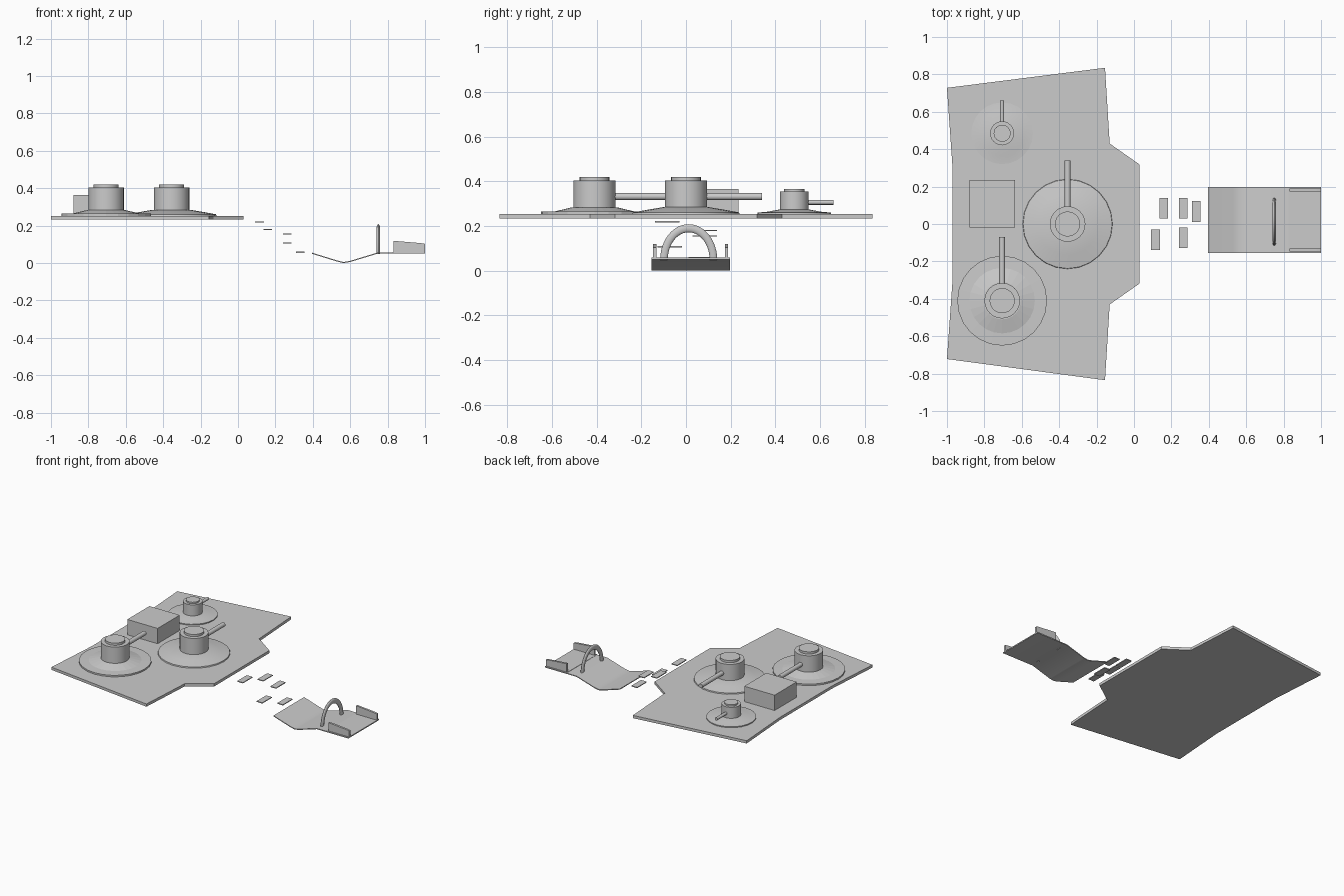
import bpy, bmesh
from math import cos, sin, pi, radians
from mathutils import Matrix

if "Cube" in bpy.data.objects:
    bpy.data.objects.remove(bpy.data.objects["Cube"])


def finish(name, bm, smooth=None):
    bmesh.ops.recalc_face_normals(bm, faces=bm.faces)
    me = bpy.data.meshes.new(name)
    bm.to_mesh(me)
    bm.free()
    ob = bpy.data.objects.new(name, me)
    bpy.context.collection.objects.link(ob)
    if smooth:
        bpy.ops.object.select_all(action='DESELECT')
        bpy.context.view_layer.objects.active = ob
        ob.select_set(True)
        bpy.ops.object.shade_smooth_by_angle(angle=radians(smooth))
    return ob


def prism(name, pts, vec, smooth=None):
    """Extrude a 3D outline along vec."""
    bm = bmesh.new()
    f = bm.faces.new([bm.verts.new(p) for p in pts])
    r = bmesh.ops.extrude_face_region(bm, geom=[f])
    bmesh.ops.translate(bm, vec=vec, verts=[v for v in r['geom'] if isinstance(v, bmesh.types.BMVert)])
    if f.is_valid and not any(len(e.link_faces) > 1 for e in f.edges):
        bm.faces.new(list(reversed(f.verts)))
    return finish(name, bm, smooth)


def box(name, x0, x1, y0, y1, z0, z1):
    return prism(name, [(x0, y0, z0), (x1, y0, z0), (x1, y1, z0), (x0, y1, z0)], (0, 0, z1 - z0))


def lathe(name, cx, cy, profile, n, smooth=None):
    """Stack of rings (radius, z), capped at both ends."""
    bm = bmesh.new()
    rings = [[bm.verts.new((cx + r * cos(2 * pi * i / n), cy + r * sin(2 * pi * i / n), z))
              for i in range(n)] for r, z in profile]
    for a, b in zip(rings, rings[1:]):
        for i in range(n):
            bm.faces.new((a[i], a[(i + 1) % n], b[(i + 1) % n], b[i]))
    bm.faces.new(rings[0])
    bm.faces.new(rings[-1])
    return finish(name, bm, smooth)


# Upper deck
half = [(-0.155, 0.835), (-0.13, 0.43), (0.03, 0.318)]
outline = [(-0.97, 0.3), (-1, 0.728)] + half + [(x, -y) for x, y in reversed(half)] + [(-1, -0.722), (-0.97, -0.3)]
prism("deck", [(x, y, 0.233) for x, y in outline], (0, 0, 0.02))

# Block on the deck
box("deck_block", -0.88, -0.635, -0.02, 0.235, 0.253, 0.365)

# Turrets: base, drum, cap and barrel
stepped = [(0.24, 0.253), (0.24, 0.264), (0.175, 0.266), (0.1, 0.284)]
cone = [(0.24, 0.253), (0.238, 0.261), (0.165, 0.274), (0.1, 0.285)]
small = [(0.165, 0.253), (0.165, 0.26), (0.12, 0.264), (0.066, 0.274)]
turrets = [("main", -0.355, 0.0, 1.0, cone, 40, 0.332),
           ("side", -0.705, -0.41, 1.0, stepped, None, 0.332),
           ("small", -0.705, 0.485, 0.675, small, 40, 0.306)]
for tag, x, y, s, base, smooth, bz in turrets:
    z = 0.253
    lathe(tag + "_turret_base", x, y, base, 24, smooth)
    lathe(tag + "_turret_drum", x, y, [(0.095 * s, z), (0.095 * s, z + 0.15 * s)], 24, 40)
    lathe(tag + "_turret_cap", x, y, [(0.067 * s, z + 0.149 * s), (0.067 * s, z + 0.166 * s)], 24, 40)
    bm = bmesh.new()
    length = 0.285 * s if s < 1 else 0.29
    start, end = 0.08 * s, (0.34 if s == 1 else 0.175)
    bmesh.ops.create_cone(bm, cap_ends=True, segments=12, radius1=0.016 * s, radius2=0.016 * s,
                          depth=end - start,
                          matrix=Matrix.Translation((x, y + (start + end) / 2, bz)) @ Matrix.Rotation(pi / 2, 4, 'X'))
    finish(tag + "_turret_barrel", bm, 40)

# Floating stepping slabs
for i, (x, y, z) in enumerate([(0.115, -0.085, 0.219), (0.16, 0.085, 0.18), (0.263, 0.085, 0.155),
                               (0.263, -0.073, 0.107), (0.332, 0.067, 0.058)]):
    box(f"stepping_slab_{i + 1}", x - 0.023, x + 0.023, y - 0.055, y + 0.055, z - 0.003, z + 0.003)

# Dipped landing ramp
path = [(0.395, 0.05), (0.53, 0.008), (0.565, 0.0), (0.60, 0.006), (0.745, 0.05), (1.0, 0.05)]
section = path + [(x, z + 0.006) for x, z in reversed(path)]
prism("ramp", [(x, -0.155, z) for x, z in section], (0, 0.353, 0), 30)
box("ramp_end_plate", 0.825, 1.0, -0.155, 0.198, 0.052, 0.058)

# Side rails with sloping tops
for tag, y in (("left", -0.147), ("right", 0.174)):
    prism(tag + "_rail", [(0.832, y, 0.053), (1.0, y, 0.053), (1.0, y, 0.103), (0.975, y, 0.107), (0.832, y, 0.119)],
          (0, 0.015, 0))

# Arch across the ramp, with an oval section
bm = bmesh.new()
rings = []
for i in range(25):
    a = pi * i / 24
    rings.append([bm.verts.new((0.75 + 0.009 * sin(2 * pi * k / 12),
                                0.012 + cos(a) * (0.111 + 0.017 * cos(2 * pi * k / 12)),
                                0.048 + sin(a) * (0.142 + 0.018 * cos(2 * pi * k / 12)))) for k in range(12)])
for p, q in zip(rings, rings[1:]):
    for k in range(12):
        bm.faces.new((p[k], p[(k + 1) % 12], q[(k + 1) % 12], q[k]))
bm.faces.new(rings[0])
bm.faces.new(rings[-1])
finish("arch", bm, 50)
